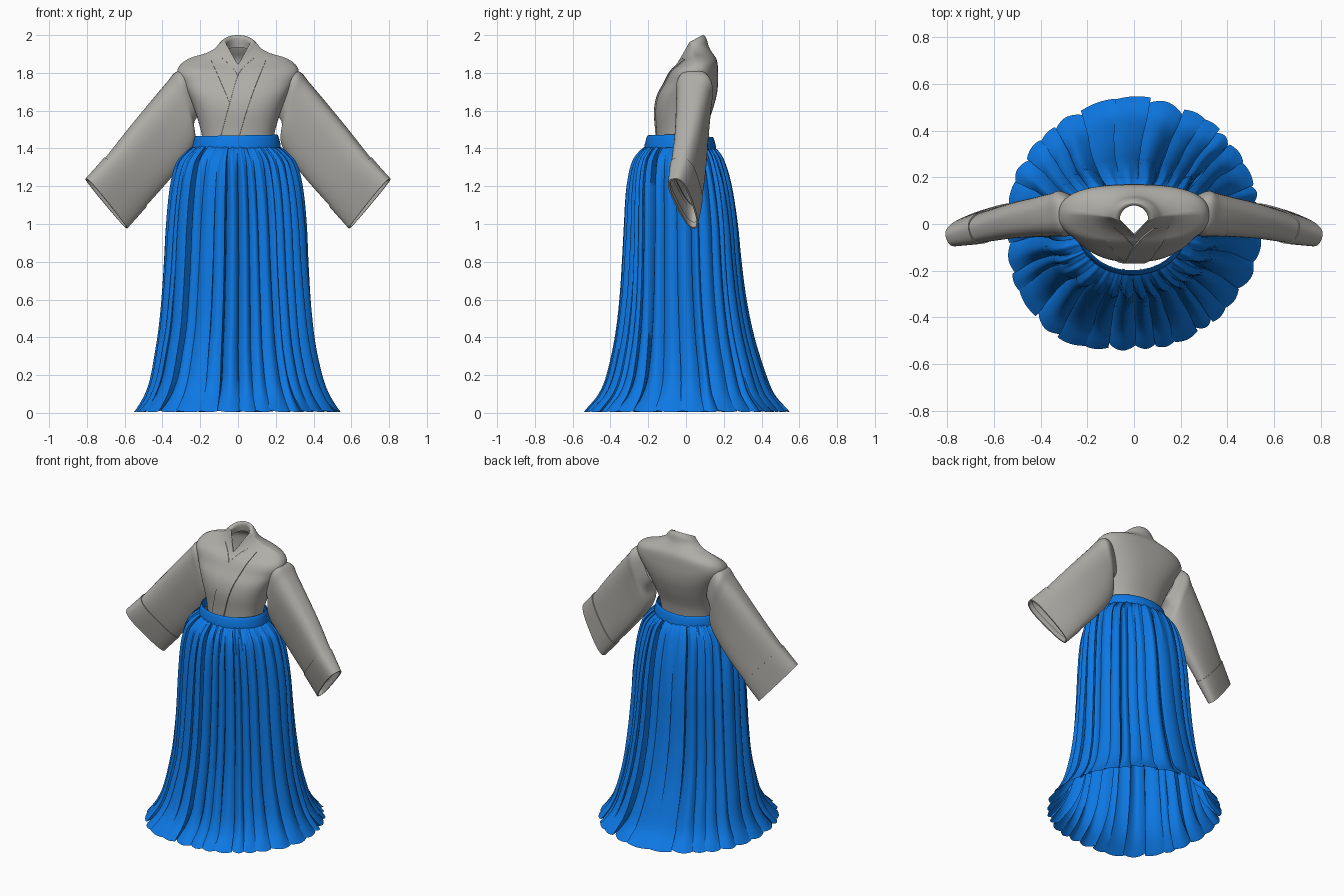
import bpy, bmesh, math, random
from mathutils import Vector
from mathutils.bvhtree import BVHTree

if "Cube" in bpy.data.objects:
    bpy.data.objects.remove(bpy.data.objects["Cube"])

random.seed(4)


def material(name, rgb):
    m = bpy.data.materials.new(name)
    m.diffuse_color = (*rgb, 1)
    m.use_nodes = True
    m.node_tree.nodes["Principled BSDF"].inputs["Base Color"].default_value = m.diffuse_color
    return m


BLUE = material("blue cloth", (0.004, 0.19, 0.78))
GREY = material("warm grey cloth", (0.43, 0.42, 0.39))


def catmull(keys, steps):
    """Smoothly interpolate a list of equal-length tuples."""
    out = []
    for i in range(len(keys) - 1):
        p0, p1 = keys[max(i - 1, 0)], keys[i]
        p2, p3 = keys[i + 1], keys[min(i + 2, len(keys) - 1)]
        for s in range(steps):
            t = s / steps
            out.append(tuple(0.5 * (2 * b + (c - a) * t + (2 * a - 5 * b + 4 * c - d) * t * t
                                    + (3 * b - a - 3 * c + d) * t ** 3)
                             for a, b, c, d in zip(p0, p1, p2, p3)))
    return out + [keys[-1]]


def grid(name, rows, mat, closed=True, angle=50):
    """Skin a list of point rows into one smooth sheet."""
    bm = bmesh.new()
    vs = [[bm.verts.new(p) for p in r] for r in rows]
    n = len(rows[0])
    for a, b in zip(vs, vs[1:]):
        for j in range(n if closed else n - 1):
            k = (j + 1) % n
            bm.faces.new((a[j], a[k], b[k], b[j]))
    bmesh.ops.recalc_face_normals(bm, faces=bm.faces)
    me = bpy.data.meshes.new(name)
    bm.to_mesh(me)
    bm.free()
    me.materials.append(mat)
    ob = bpy.data.objects.new(name, me)
    bpy.context.collection.objects.link(ob)
    bpy.ops.object.select_all(action='DESELECT')
    ob.select_set(True)
    bpy.context.view_layer.objects.active = ob
    bpy.ops.object.shade_smooth_by_angle(angle=math.radians(angle))
    return ob


def spow(v, n):
    return math.copysign(abs(v) ** (2 / n), v)


# ---- skirt: flared profile (half width, front y, back y, z) with irregular pleats
profile = [(.228, -.215, .150, 1.415), (.275, -.257, .188, 1.38), (.325, -.294, .22, 1.32),
           (.357, -.318, .254, 1.2), (.378, -.329, .284, 1.0), (.389, -.34, .302, .8),
           (.403, -.355, .326, .6), (.424, -.382, .366, .4), (.464, -.43, .43, .2),
           (.5, -.474, .474, .1), (.542, -.532, .532, .03), (.562, -.554, .554, .004)]
PLEATS, COLS = 31, 14
widths = [random.uniform(.6, 1.4) for _ in range(PLEATS)]
depths = [random.uniform(1.3, 1.9) if i % 3 == 0 else random.uniform(.3, .9) for i in range(PLEATS)]
phases = [random.uniform(0, 6.28) for _ in range(PLEATS)]
total = sum(widths)
rows = []
for hx, yf, yb, z in catmull(profile, 5):
    row, start = [], 0
    gather = max(0, (z - 1.1) / .3)
    flare = max(0, 1 - z / .5) ** 1.5
    depth = .042 * min(1, (1.45 - z) / .2) * (.55 + .45 * min(1, z / .2)) + .004
    for w, d, ph in zip(widths, depths, phases):
        for j in range(COLS):
            p = j / COLS
            notch = 1 - math.sin(math.pi * p ** 1.6) ** .42
            inset = depth * d * notch + .008 * gather * (1 - math.cos(4 * math.pi * p)) / 2
            inset += .005 * (1 + math.sin(ph + 2.5 * z)) + .014 * flare * p
            t = (start + w * (p + .4 * notch * (p > .5))) / total * 2 * math.pi
            t += .03 * math.sin(1.8 * z + 2 * t)
            # the hem is pulled out towards the front left
            inset -= .05 * flare * max(0, math.cos(t - 5.59)) ** 10
            ym, yh = (yf + yb) / 2, (yb - yf) / 2
            lift = .012 * notch * max(0, 1 - z / .1)
            row.append((-.012 * min(1, 3 * z) + (hx - inset) * math.sin(t),
                        ym - (yh - inset) * math.cos(t), z + lift))
        start += w
    rows.append(row)
grid("skirt", rows, BLUE, angle=60)

# ---- waistband: rounded closed loop of cloth
section = [(-.004, 1.40), (.010, 1.40), (.009, 1.42), (.001, 1.45), (-.004, 1.466),
           (-.008, 1.469), (-.012, 1.466), (-.008, 1.41), (-.004, 1.40)]
rows = []
for off, z in section:
    rows.append([((.224 + off) * math.sin(t) - .008, -.03 - (.18 + off) * math.cos(t),
                  z + .004 * math.sin(t) - .010 * max(0, -math.cos(t)))
                 for t in (2 * math.pi * i / 96 for i in range(96))])
grid("waistband", rows, BLUE)

# ---- jacket body: rings (half width, front y, back y, front z, side z, back z, squareness, V shape)
rings = [(.185, -.153, .09, 1.43, 1.43, 1.42, 2.3, 0), (.198, -.157, .105, 1.5, 1.5, 1.5, 2.3, 0),
         (.228, -.163, .14, 1.6, 1.6, 1.6, 2.4, 0), (.262, -.148, .162, 1.68, 1.68, 1.68, 2.5, 0),
         (.298, -.114, .17, 1.745, 1.745, 1.745, 2.5, 0), (.322, -.092, .17, 1.79, 1.80, 1.80, 2.5, 0),
         (.304, -.075, .167, 1.815, 1.845, 1.85, 2.5, 0), (.25, -.066, .158, 1.825, 1.88, 1.88, 2.3, .1),
         (.172, -.06, .137, 1.832, 1.903, 1.91, 2.1, .3), (.124, -.056, .12, 1.838, 1.928, 1.94, 2, .6),
         (.1, -.053, .109, 1.842, 1.953, 1.98, 2, .9), (.08, -.05, .092, 1.845, 1.965, 2.0, 2, 1),
         (.062, -.047, .079, 1.842, 1.952, 1.985, 2, 1), (.064, -.042, .086, 1.835, 1.91, 1.935, 2, 1)]
rows = []
for hw, yf, yb, zf, zs, zb, n, v in catmull(rings, 4):
    row = []
    for i in range(96):
        t = 2 * math.pi * i / 96
        s, c = spow(math.sin(t), n), -spow(math.cos(t), n)
        k = abs(c)
        if c < 0:  # the front of the neck runs to a point
            k = k * (1 - v) + (1 - abs(s)) * v
        ym = (yf + yb) / 2
        row.append((hw * s, ym + ((yf if c < 0 else yb) - ym) * k,
                    zs + ((zf if c < 0 else zb) - zs) * k))
    rows.append(row)
body = grid("jacket_body", rows, GREY)
tree = BVHTree.FromPolygons([v.co for v in body.data.vertices],
                            [tuple(p.vertices) for p in body.data.polygons])


# ---- crossed collar bands laid on the jacket front, given by two edges in (x, z)
def band(name, outer, inner, lift):
    rows = []
    for a, b in zip(catmull(outer, 10), catmull(inner, 10)):
        row = []
        for f, o in ((0, -.004), (.02, lift), (.25, lift), (.5, lift), (.75, lift), (.98, lift), (1, -.004)):
            x, z = (p + (q - p) * f for p, q in zip(a, b))
            hit = tree.ray_cast(Vector((x, -1, z)), Vector((0, 1, 0)))[0]
            y = hit.y if hit and hit.y < .06 else -.045
            row.append((x, y - o, z))
        rows.append(row)
    grid(name, rows, GREY, closed=False, angle=35)


band("collar_under", [(-.145, 1.87), (-.105, 1.78), (-.045, 1.64)],
     [(-.085, 1.88), (-.01, 1.805), (.03, 1.70)], .003)
band("collar_over", [(.15, 1.87), (.09, 1.72), (.045, 1.59), (0, 1.435)],
     [(.085, 1.88), (.005, 1.80), (-.045, 1.64), (-.10, 1.435)], .007)

# ---- wide sleeves: stations of top point, bottom point, half thickness
stations = [(.265, .045, 1.82, .20, .045, 1.59, .06), (.328, .045, 1.805, .235, .045, 1.53, .092),
            (.375, .037, 1.75, .228, .048, 1.44, .09), (.46, .02, 1.648, .265, .058, 1.36, .082),
            (.58, -.006, 1.5, .365, .065, 1.235, .071), (.70, -.04, 1.347, .49, .058, 1.095, .059),
            (.80, -.064, 1.236, .592, .044, .98, .045)]
AXIS = Vector((.47, -.1, -.57))


def tube(keys, side, extra=0):
    rows = []
    for k in keys:
        top, bot = Vector(k[:3]), Vector(k[3:6])
        mid, half = (top + bot) / 2, (top - bot) / 2
        across = half.cross(AXIS).normalized() * (k[6] + extra)
        half = half * (1 + extra / half.length)
        row = []
        for i in range(48):
            t = 2 * math.pi * i / 48
            c = spow(math.cos(t), 2.8)
            p = mid + half * c + across * spow(math.sin(t), 2.8) * (1 + .2 * c)
            row.append((side * p.x, p.y, p.z))
        rows.append(row)
    return rows


for label, side in (("right", 1), ("left", -1)):
    smooth = catmull(stations, 6)
    grid(label + "_sleeve", tube(smooth[:32], side), GREY)
    cuff = tube(smooth[30:], side, .005)
    cuff.insert(0, tube(smooth[30:31], side, -.004)[0])
    # turned-in hem of the cuff
    cuff += tube([smooth[-1], smooth[-3]], side, -.004)
    grid(label + "_cuff", cuff, GREY, angle=35)
